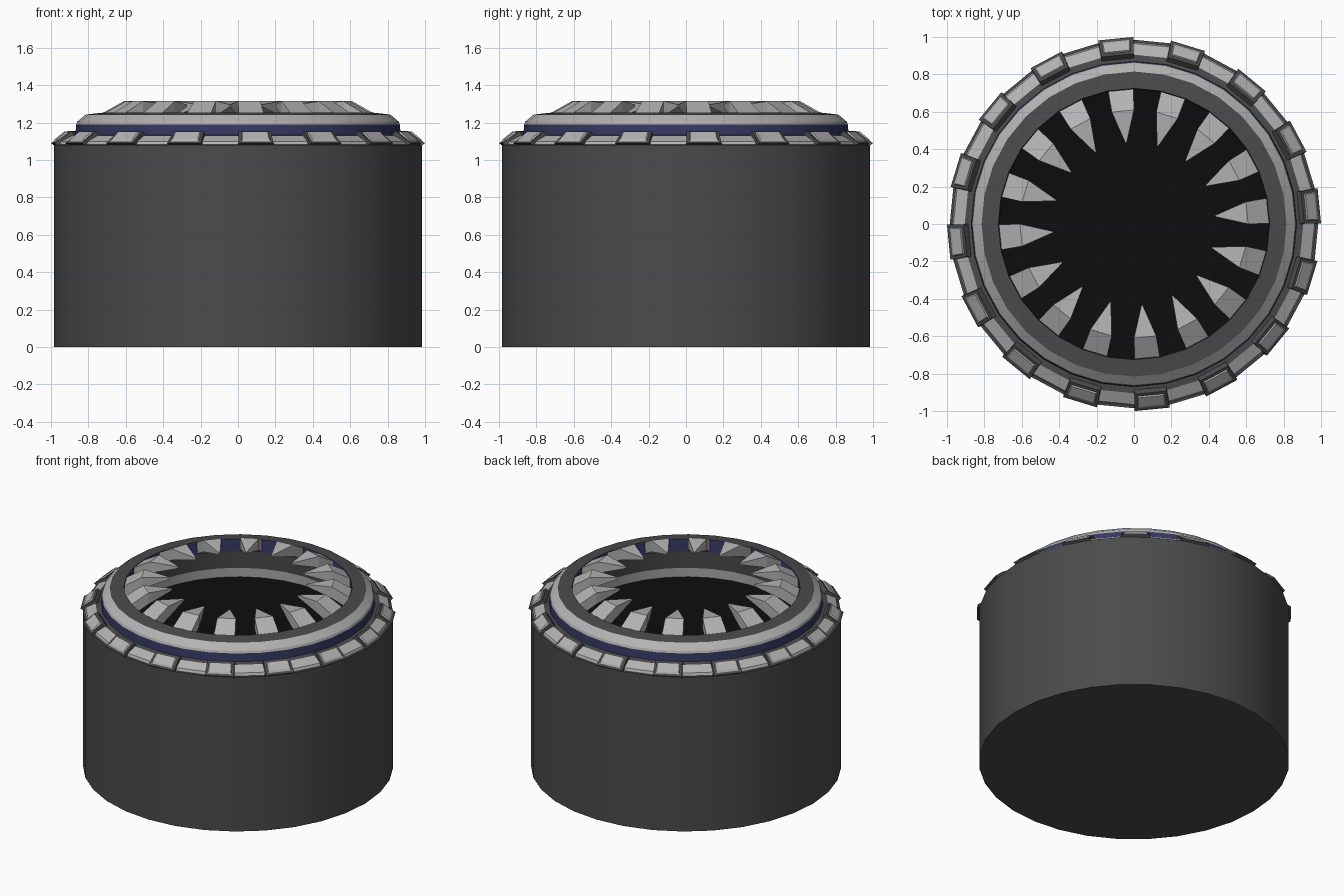
import bpy, bmesh, math

if "Cube" in bpy.data.objects:
    bpy.data.objects.remove(bpy.data.objects["Cube"])

N = 32                      # sides of every ring
STEP = 2 * math.pi / N


def material(name, rgb):
    m = bpy.data.materials.new(name)
    m.diffuse_color = (*rgb, 1)
    m.use_nodes = True
    m.node_tree.nodes["Principled BSDF"].inputs["Base Color"].default_value = m.diffuse_color
    return m


DARK = material("dark_rubber", (0.07, 0.07, 0.07))
BLUE = material("navy", (0.035, 0.04, 0.12))
BLACK = material("black", (0.004, 0.004, 0.004))
LIGHT = material("light_grey", (0.45, 0.45, 0.45))


def polar(r, a, z):
    return (r * math.cos(a), r * math.sin(a), z)


def finish(name, bm, mats, smooth=False):
    mesh = bpy.data.meshes.new(name)
    bm.to_mesh(mesh)
    bm.free()
    for m in mats:
        mesh.materials.append(m)
    ob = bpy.data.objects.new(name, mesh)
    bpy.context.collection.objects.link(ob)
    if smooth:
        bpy.context.view_layer.objects.active = ob
        ob.select_set(True)
        bpy.ops.object.shade_smooth_by_angle(angle=math.radians(30))
        ob.select_set(False)
    return ob


def lathe(name, profile, mat, cap_start=False, cap_end=False, smooth=True):
    """Spin a (radius, z) profile, listed from outside bottom to inside."""
    bm = bmesh.new()
    rings = [[bm.verts.new(polar(r, i * STEP, z)) for i in range(N)] for r, z in profile]
    for lo, hi in zip(rings, rings[1:]):
        for i in range(N):
            j = (i + 1) % N
            bm.faces.new((lo[i], lo[j], hi[j], hi[i]))
    if cap_start:
        bm.faces.new(rings[0][::-1])
    if cap_end:
        bm.faces.new(rings[-1])
    return finish(name, bm, [mat], smooth)


def loft_all(name, sections_for, mats, light_from=99):
    """Loft quad sections on every second ring segment."""
    bm = bmesh.new()
    for k in range(0, N, 2):
        secs = [[bm.verts.new(p) for p in s] for s in sections_for((k + 0.5) * STEP)]
        for n, (a, b) in enumerate(zip(secs, secs[1:])):
            for i in range(4):
                j = (i + 1) % 4
                bm.faces.new((a[i], a[j], b[j], b[i])).material_index = int(n >= light_from)
        bm.faces.new(secs[0][::-1])
        bm.faces.new(secs[-1]).material_index = len(mats) - 1
    bmesh.ops.recalc_face_normals(bm, faces=bm.faces)
    return finish(name, bm, mats)


# Main drum
lathe("body", [(0.985, 0), (0.985, 1.08), (0.95, 1.085)], DARK, cap_start=True)

# Sloped outer collar and the dark step inside it
lathe("outer_collar", [(0.975, 1.075), (0.965, 1.10), (0.905, 1.13)], LIGHT, smooth=False)
lathe("collar_step", [(0.905, 1.13), (0.87, 1.135)], DARK)

# Blue neck, light chamfer and flat dark rim
lathe("neck_band", [(0.87, 1.135), (0.865, 1.19)], BLUE)
lathe("rim_chamfer", [(0.865, 1.19), (0.86, 1.205), (0.815, 1.243)], LIGHT)
lathe("rim_top", [(0.815, 1.243), (0.725, 1.253)], DARK)

# Inside of the opening
lathe("mouth_band", [(0.725, 1.253), (0.72, 1.17)], BLUE)
lathe("mouth_wall", [(0.72, 1.17), (0.725, 1.05)], DARK)
lathe("mouth_ledge", [(0.725, 1.05), (0.73, 0.985)], LIGHT)
lathe("mouth_floor", [(0.73, 0.985), (0.70, 0.98)], BLACK, cap_end=True)


# Raised blocks on the collar: dark frame with a light panel
def block(a):
    def quad(r0, z0, r1, z1, half):
        h = half * STEP
        return [polar(r0, a - h, z0), polar(r0, a + h, z0),
                polar(r1, a + h, z1), polar(r1, a - h, z1)]
    return [quad(0.975, 1.073, 0.885, 1.13, 0.5),
            quad(1.0, 1.09, 0.91, 1.155, 0.48),
            quad(0.985, 1.10, 0.922, 1.146, 0.40),
            quad(0.978, 1.112, 0.93, 1.152, 0.37)]


loft_all("collar_blocks", block, [DARK, LIGHT], light_from=2)


# Pointed teeth rising from the mouth and leaning inward
def tooth(a):
    def quad(r, z0, z1, w):
        h = math.atan(w / r)
        return [polar(r, a - h, z0), polar(r, a + h, z0),
                polar(r, a + h, z1), polar(r, a - h, z1)]
    outer = quad(0.722, 1.17, 1.252, 0.068)
    return [outer, quad(0.61, 1.235, 1.315, 0.06), quad(0.435, 1.285, 1.297, 0.003)]


loft_all("teeth", tooth, [LIGHT])
